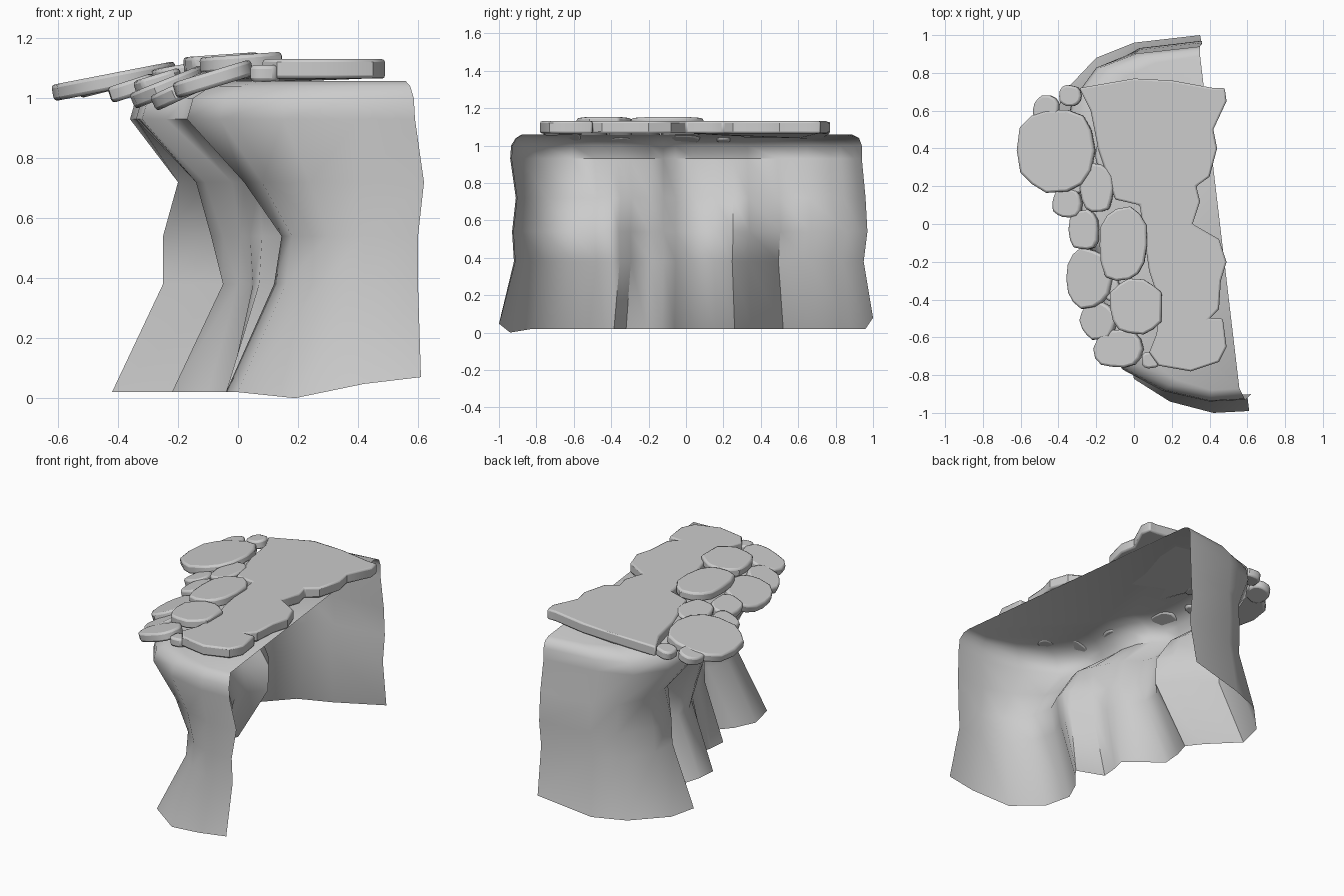
import bpy, bmesh, math, random
from mathutils import Matrix, Vector

random.seed(4)
cube = bpy.data.objects.get("Cube")
if cube:
    bpy.data.objects.remove(cube)

stone_grey = bpy.data.materials.new("stone_grey")
stone_grey.use_nodes = True
GREY = (0.6, 0.6, 0.6, 1)
stone_grey.diffuse_color = GREY
stone_grey.node_tree.nodes["Principled BSDF"].inputs["Base Color"].default_value = GREY


def finish(name, bm, angle, bevel=0):
    mesh = bpy.data.meshes.new(name)
    bm.to_mesh(mesh)
    bm.free()
    mesh.materials.append(stone_grey)
    obj = bpy.data.objects.new(name, mesh)
    bpy.context.collection.objects.link(obj)
    if bevel:
        mod = obj.modifiers.new("worn_edges", "BEVEL")
        mod.width = bevel
        mod.segments = 2
        mod.limit_method = "ANGLE"
        mod.angle_limit = math.radians(50)
    bpy.ops.object.select_all(action="DESELECT")
    obj.select_set(True)
    bpy.context.view_layer.objects.active = obj
    bpy.ops.object.shade_smooth_by_angle(angle=math.radians(angle))
    return obj


def prism(outline, thickness):
    """Flat plate whose top lies on z = 0."""
    bm = bmesh.new()
    face = bm.faces.new([bm.verts.new((x, y, -thickness)) for x, y in outline])
    up = bmesh.ops.extrude_face_region(bm, geom=[face])["geom"]
    for v in up:
        if isinstance(v, bmesh.types.BMVert):
            v.co.z = 0
    bmesh.ops.recalc_face_normals(bm, faces=bm.faces)
    return bm


# Cliff wall columns: y, then x at each of the levels below
COLUMNS = [
    (-.99, .61, .60, .60, .62, .59), (-1, .42, .42, .42, .42, .40),
    (-.94, .19, .28, .30, .24, .15), (-.82, 0, .16, .18, .08, -.06),
    (-.65, -.04, .12, .145, .02, -.17), (-.52, .02, .18, .20, .09, -.17),
    (-.44, .09, .21, .22, .11, -.16), (-.385, .13, .20, .19, .10, -.16),
    (-.32, -.04, .07, .08, .07, -.16), (-.21, -.03, .05, .04, .02, -.19),
    (-.13, -.01, .04, .01, -.02, -.24), (-.06, -.1, 0, -.05, -.11, -.32),
    (.04, -.22, -.05, -.09, -.14, -.33), (.16, -.21, -.05, -.08, -.14, -.34),
    (.26, -.18, .04, .04, -.08, -.34), (.35, -.25, -.02, -.02, -.10, -.34),
    (.52, -.42, -.25, -.25, -.20, -.36),
    (.69, -.38, -.24, -.24, -.20, -.33), (.88, -.20, -.12, -.11, -.11, -.20),
    (.96, 0, .02, .03, .03, 0), (1, .35, .36, .36, .36, .35)]
# Level height, then how far the front and back ends lean in
LEVELS = [(.02, 1, 1), (.38, .92, .95), (.54, .93, .97), (.72, .91, .96), (.93, .94, .94)]
# Rounded brow: height, inward step, front and back lean
BROW = [(1, .02, .935, .94), (1.04, .08, .91, .925), (1.058, .16, .88, .89)]

# Cliff shell, open at the back and underneath
bm = bmesh.new()
rows = []
for i, (z, front, back) in enumerate(LEVELS):
    row = []
    for c in COLUMNS:
        lift = 0
        if i == 0:
            lift = .05 * max(0, min(1, (c[1] - .2) / .4))
            lift -= .02 * (c[0] == -.94)
            lift += .04 * (c is COLUMNS[-1])
        row.append(bm.verts.new((c[i + 1], c[0] * (front if c[0] < 0 else back), z + lift)))
    rows.append(row)
for z, step, front, back in BROW:
    row = []
    for c in COLUMNS:
        x = c[-1]
        if c is COLUMNS[0]:
            x -= step * .2
        elif c is not COLUMNS[-1]:
            x += step * min(1, (.45 - x) / .6)
        row.append(bm.verts.new((x, c[0] * (front if c[0] < 0 else back), z)))
    rows.append(row)
for low, high in zip(rows, rows[1:]):
    for i in range(len(low) - 1):
        bm.faces.new((low[i + 1], low[i], high[i], high[i + 1]))
cap = bm.faces.new(rows[-1])
bmesh.ops.recalc_face_normals(bm, faces=bm.faces)
cap.normal_update()
if cap.normal.z < 0:
    bmesh.ops.reverse_faces(bm, faces=bm.faces)
bmesh.ops.triangulate(bm, faces=[cap])
finish("cliff_shell", bm, 55)

# Large paving slab with a ragged edge, drooping toward the overhang
SLAB = [
    (-.29, .72), (0, .77), (.2, .76), (.42, .72), (.48, .72), (.49, .65),
    (.42, .5), (.44, .4), (.4, .25), (.33, .2), (.35, .12), (.31, 0), (.45, -.08),
    (.49, -.2), (.46, -.3), (.45, -.45), (.4, -.5), (.47, -.5), (.49, -.65),
    (.45, -.73), (.3, -.78), (.13, -.75), (.08, -.68), (.12, -.58),
    (.13, -.4), (.08, -.25), (.03, .1), (-.1, .13), (-.19, .4), (-.23, .6)]
bm = prism(SLAB[::-1], .065)
for v in bm.verts:
    v.co.z += 1.13 - .15 * max(0, -.05 - v.co.x)
finish("paving_slab", bm, 35, .01)

# Loose stones: centre x, y, top z, radii x, y, outward tilt in degrees
STONES = [
    (-.41, .39, 1.085, .21, .23, 11), (-.47, .60, 1.07, .07, .08, 14),
    (-.34, .68, 1.09, .06, .055, 8), (-.20, .19, 1.11, .09, .13, 10),
    (-.36, .11, 1.06, .08, .08, 18), (-.27, -.03, 1.08, .08, .11, 17),
    (-.06, -.11, 1.145, .13, .20, 4), (-.25, -.29, 1.06, .13, .16, 22),
    (.01, -.44, 1.145, .14, .15, 4), (-.20, -.51, 1.05, .10, .10, 25),
    (-.09, -.66, 1.09, .13, .10, 17), (.09, -.72, 1.11, .05, .045, 0),
    (-.17, .36, 1.10, .035, .07, 8), (-.12, -.35, 1.08, .04, .06, 12),
    (-.31, .20, 1.07, .06, .04, 14)]
for n, (x, y, z, rx, ry, tilt) in enumerate(STONES, 1):
    outline = []
    sides = 14
    for k in range(sides):
        a = math.tau * k / sides
        r = random.uniform(.93, 1.06)
        c, s = math.cos(a), math.sin(a)
        outline.append((rx * r * math.copysign(abs(c) ** .85, c),
                        ry * r * math.copysign(abs(s) ** .85, s)))
    bm = prism(outline, .055)
    turn = Matrix.Rotation(math.radians(-tilt), 4, "Y")
    bm.transform(Matrix.Translation(Vector((x, y, z))) @ turn)
    finish("loose_stone_%d" % n, bm, 40, .012)
